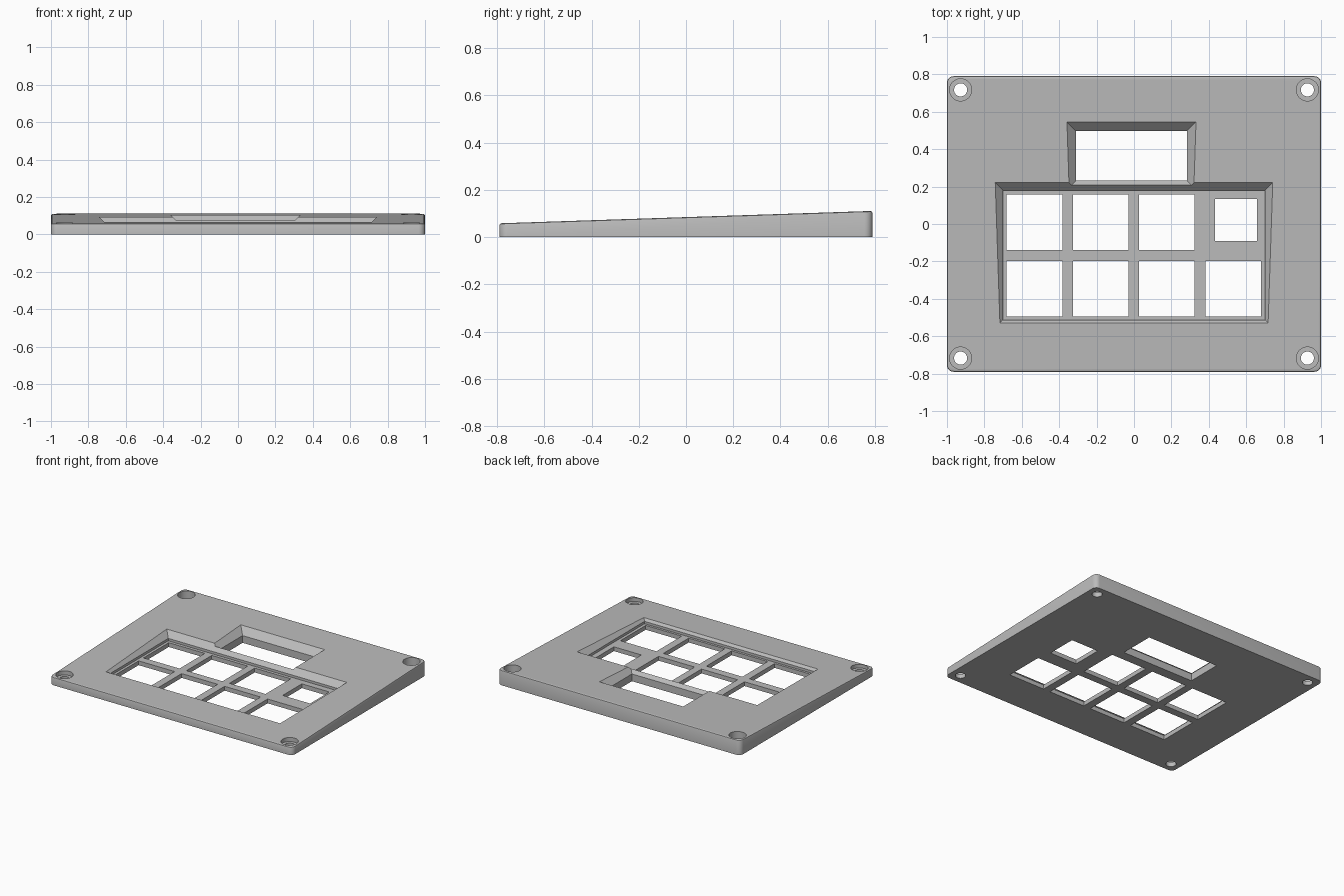
import bpy, bmesh, math
from mathutils import Vector

if "Cube" in bpy.data.objects:
    bpy.data.objects.remove(bpy.data.objects["Cube"], do_unlink=True)

HALF_X, HALF_Y = 1.0, 0.79
FLOOR = 0.032          # thickness of the switch plate
SLOPE = 0.033

grey = bpy.data.materials.new("plain grey")
grey.use_nodes = True
grey.diffuse_color = (0.5, 0.5, 0.5, 1)
grey.node_tree.nodes["Principled BSDF"].inputs["Base Color"].default_value = (0.5, 0.5, 0.5, 1)


def top_height(y):
    return 0.0845 + SLOPE * y


def rectangle(x0, x1, y0, y1, grow=0):
    x0, x1, y0, y1 = x0 - grow, x1 + grow, y0 - grow, y1 + grow
    return [(x0, y0), (x1, y0), (x1, y1), (x0, y1)]


def circle(cx, cy, r, sides=48):
    return [(cx + r * math.cos(math.tau * i / sides),
             cy + r * math.sin(math.tau * i / sides)) for i in range(sides)]


def rounded_rectangle(hx, hy, r, steps=6):
    points = []
    for k, (sx, sy) in enumerate([(1, 1), (-1, 1), (-1, -1), (1, -1)]):
        for i in range(steps + 1):
            a = math.pi / 2 * (k + i / steps)
            points.append((sx * (hx - r) + r * math.cos(a), sy * (hy - r) + r * math.sin(a)))
    return points


def loft(name, levels):
    """Closed solid through a list of (outline, height) levels, bottom to top."""
    bm = bmesh.new()
    rings = [[bm.verts.new((x, y, z)) for x, y in outline] for outline, z in levels]
    n = len(rings[0])
    for low, high in zip(rings, rings[1:]):
        for i in range(n):
            j = (i + 1) % n
            bm.faces.new((low[i], low[j], high[j], high[i]))
    bm.faces.new(rings[0][::-1])
    bm.faces.new(rings[-1])
    bmesh.ops.recalc_face_normals(bm, faces=bm.faces)
    mesh = bpy.data.meshes.new(name)
    bm.to_mesh(mesh)
    bm.free()
    mesh.materials.append(grey)
    obj = bpy.data.objects.new(name, mesh)
    bpy.context.collection.objects.link(obj)
    return obj


# Wedge-shaped plate with rounded corners and a softened top rim
plate = loft("top_plate", [(rounded_rectangle(HALF_X, HALF_Y, 0.035), 0),
                           (rounded_rectangle(HALF_X, HALF_Y, 0.035), 0.1)])
bm = bmesh.new()
bm.from_mesh(plate.data)
for v in bm.verts:
    if v.co.z > 0.05:
        v.co.z = top_height(v.co.y)
rim = [e for e in bm.edges if all(v.co.z > 0.02 for v in e.verts)]
bmesh.ops.bevel(bm, geom=rim, offset=0.009, segments=2, profile=0.5, affect='EDGES')
bm.to_mesh(plate.data)
bm.free()

cutters = []

# Key recess: upright walls, then a 45 degree flare up to the sloping surface
recess = (-0.70, 0.70, -0.512, 0.18)
cutters.append(loft("key_recess_cutter", [(rectangle(*recess), FLOOR),
                                          (rectangle(*recess), 0.05),
                                          (rectangle(*recess, 0.1), 0.15)]))

# Screen window with the same flare
window = (-0.31, 0.283, 0.232, 0.497)
cutters.append(loft("screen_window_cutter", [(rectangle(*window), -0.05),
                                             (rectangle(*window), 0.054),
                                             (rectangle(*window, 0.1), 0.154)]))

# Key openings in two rows of four, the last of the back row being smaller
for row, cy in enumerate((0.0085, -0.346)):
    for col in range(4):
        cx, half = -0.532 + 0.354 * col, 0.1485
        if row == 0 and col == 3:
            cx, cy, half = 0.545, 0.021, 0.113
        outline = rectangle(cx - half, cx + half, cy - half, cy + half)
        cutters.append(loft("key_opening_cutter", [(outline, -0.05), (outline, 0.045)]))

# Counterbored screw holes in the corners
for sx in (-1, 1):
    for sy in (-1, 1):
        hole = circle(sx * 0.927, sy * 0.717, 0.035)
        bore = circle(sx * 0.927, sy * 0.717, 0.059)
        cutters.append(loft("screw_hole_cutter", [(hole, -0.05), (hole, FLOOR),
                                                  (bore, FLOOR), (bore, 0.2)]))

# Cut everything, then drop the cutters
bpy.context.view_layer.objects.active = plate
for cutter in cutters:
    cutter.hide_render = True
    cut = plate.modifiers.new("cut", 'BOOLEAN')
    cut.operation = 'DIFFERENCE'
    cut.solver = 'EXACT'
    cut.object = cutter
    bpy.ops.object.modifier_apply(modifier=cut.name)
    bpy.data.objects.remove(cutter, do_unlink=True)

bpy.ops.object.select_all(action='DESELECT')
plate.select_set(True)
bpy.ops.object.shade_smooth_by_angle(angle=math.radians(30))
